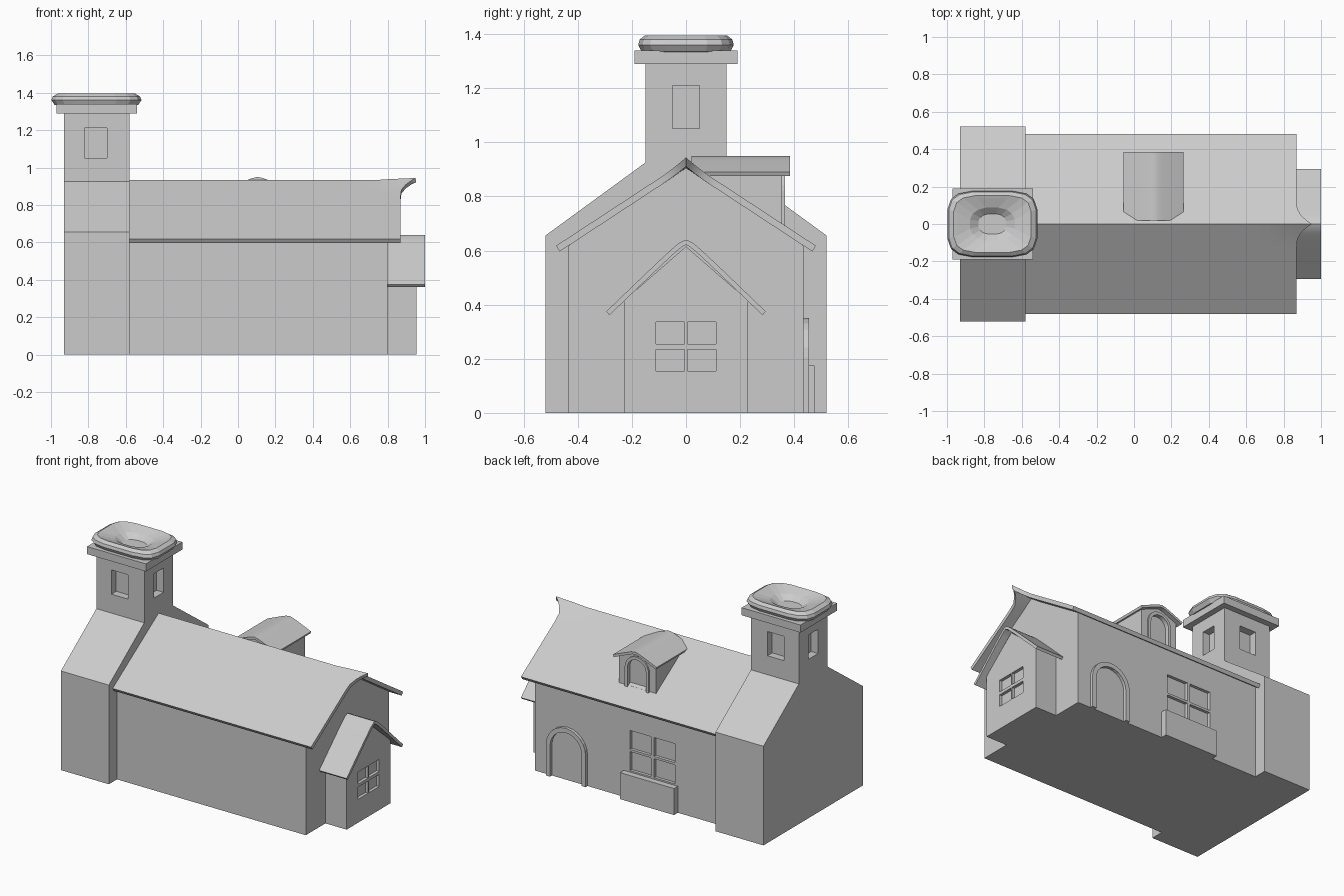
import bpy, bmesh, math

if "Cube" in bpy.data.objects:
    bpy.data.objects.remove(bpy.data.objects["Cube"])

def make(name, verts, faces, smooth=False):
    me = bpy.data.meshes.new(name)
    me.from_pydata(verts, [], faces)
    ob = bpy.data.objects.new(name, me)
    bpy.context.collection.objects.link(ob)
    bm = bmesh.new()
    bm.from_mesh(me)
    if not smooth:
        bmesh.ops.recalc_face_normals(bm, faces=bm.faces)
    bm.to_mesh(me)
    bm.free()
    return ob

def activate(ob):
    bpy.ops.object.select_all(action='DESELECT')
    ob.select_set(True)
    bpy.context.view_layer.objects.active = ob

def prism(name, pts, axis, a, b):
    """Extrude an (x,z) or (y,z) outline along the other horizontal axis."""
    n = len(pts)
    put = (lambda p, t: (t, p[0], p[1])) if axis == 'x' else (lambda p, t: (p[0], t, p[1]))
    verts = [put(p, t) for t in (a, b) for p in pts]
    faces = [tuple(range(n)), tuple(range(n, 2 * n))]
    faces += [(i, (i + 1) % n, n + (i + 1) % n, n + i) for i in range(n)]
    return make(name, verts, faces)

def boxes(name, specs):
    verts, faces = [], []
    for x0, x1, y0, y1, z0, z1 in specs:
        o = len(verts)
        verts += [(x, y, z) for x in (x0, x1) for y in (y0, y1) for z in (z0, z1)]
        faces += [tuple(o + k for k in f) for f in
                  ((0, 1, 3, 2), (4, 6, 7, 5), (0, 4, 5, 1), (2, 3, 7, 6), (0, 2, 6, 4), (1, 5, 7, 3))]
    return make(name, verts, faces)

def cut(ob, cutter):
    m = ob.modifiers.new("cut", 'BOOLEAN')
    m.operation, m.solver, m.object = 'DIFFERENCE', 'EXACT', cutter
    activate(ob)
    bpy.ops.object.modifier_apply(modifier=m.name)
    bpy.data.objects.remove(cutter)

def sheet(name, nu, nv, f, thick):
    """Roof sheet over u in 0..1 and v in -1..1, thickened downwards."""
    verts = [f(i / nu, 2 * j / nv - 1) for i in range(nu + 1) for j in range(nv + 1)]
    w = nv + 1
    faces = [(i * w + j, (i + 1) * w + j, (i + 1) * w + j + 1, i * w + j + 1)
             for i in range(nu) for j in range(nv)]
    ob = make(name, verts, faces, True)
    s = ob.modifiers.new("thickness", 'SOLIDIFY')
    s.thickness, s.offset = thick, -1
    activate(ob)
    bpy.ops.object.modifier_apply(modifier=s.name)
    bpy.ops.object.shade_smooth_by_angle(angle=math.radians(30))
    return ob

def arch_pts(cx, z0, r, top, n=12):
    zc = top - r
    return [(cx + r, z0)] + [(cx + r * math.cos(math.pi * k / n), zc + r * math.sin(math.pi * k / n))
                             for k in range(n + 1)] + [(cx - r, z0)]

def arch_frame(name, cx, z0, r, top, t, y0, y1):
    pts = arch_pts(cx, z0, r, top) + arch_pts(cx, z0, r - t, top - t)[::-1]
    return prism(name, pts, 'y', y0, y1)

# main house body with gable and four-pane back window
house = prism("house_walls", [(-.435, 0), (.435, 0), (.435, .617), (0, .905), (-.435, .617)], 'x', -.6, .80)
cut(house, boxes("pane_cutter", [(x, x + .155, .415, .5, z, z + .125)
                                 for x in (-.225, -.05) for z in (.185, .325)]))

# main roof: straight slopes with a flared ridge tip at the right gable
def main_roof(u, v):
    y = .48 * v * abs(v) ** .5
    flare = max(0, 1 - abs(y) / .1) ** 2
    x = -.58 + 1.45 * u
    if u > .94:
        x += .08 * flare * (u - .94) / .06
    tip = .012 * flare * max(0, (u - .9) / .1)
    return (x, y, .932 - .655 * abs(y) + tip)
sheet("main_roof", 20, 20, main_roof, .025)

# annex with window and roof
annex = prism("annex_walls", [(-.23, 0), (.23, 0), (.23, .415), (0, .615), (-.23, .415)], 'x', .75, .955)
cut(annex, boxes("pane_cutter", [(.935, 1.1, y, y + .105, z, z + .08)
                                 for y in (-.11, .005) for z in (.155, .255)]))
sheet("annex_roof", 2, 24,
      lambda u, v: (.79 + .21 * u, .295 * v, .66 - .285 * math.sqrt(v * v + .005)), .018)

# end block narrowing into a bell tower
side = [(.52, 0), (.52, .655), (.15, .925), (.15, 1.30)]
tower = prism("tower", side + [(-y, z) for y, z in reversed(side)], 'x', -.93, -.58)
cut(tower, boxes("opening_cutter",
                 [(-.82, -.70, y, y + .1, 1.05, 1.21) for y in (-.2, .1)] +
                 [(x, x + .1, -.05, .05, 1.05, 1.21) for x in (-.98, -.63)]))
boxes("tower_slab", [(-.97, -.54, -.19, .19, 1.29, 1.34)])

# faceted cushion with a sunken bowl on top of the tower
seg = 16
rings = [(.7, 1.325), (.93, 1.335), (1, 1.36), (.97, 1.38), (.86, 1.395), (.78, 1.39), (.5, 1.37), (.28, 1.335)]
verts, faces = [], []
for s, z in rings:
    for k in range(seg):
        a = 2 * math.pi * (k + .5) / seg
        c, d = math.cos(a), math.sin(a)
        e = .5 if s > .6 else .8
        verts.append((-.757 + .243 * s * math.copysign(abs(c) ** e, c),
                      .178 * s * math.copysign(abs(d) ** e, d), z))
for r in range(len(rings) - 1):
    for k in range(seg):
        n = (k + 1) % seg
        faces.append((r * seg + k, r * seg + n, (r + 1) * seg + n, (r + 1) * seg + k))
last = (len(rings) - 1) * seg
verts.append((-.757, 0, 1.315))
faces += [(last + k, last + (k + 1) % seg, len(verts) - 1) for k in range(seg)]
faces.append(tuple(range(seg))[::-1])
make("tower_cushion", verts, faces)

# dormer on the back slope
def dormer_z(v):
    return .958 - .068 * math.sqrt(v * v + .015)
wall_top = [(.105 + .135 * v, dormer_z(v * .85) - .012) for v in (1, .5, 0, -.5, -1)]
dormer = prism("dormer_walls", [(-.03, .66), (.24, .66)] + wall_top, 'y', .06, .355)
cut(dormer, prism("arch_cutter", arch_pts(.105, .70, .07, .89), 'y', .335, .5))
arch_frame("dormer_window_frame", .105, .68, .088, .908, .02, .34, .365)
sheet("dormer_roof", 12, 2,
      lambda u, v: (-.055 + .32 * u, .2025 + .1825 * v, dormer_z(2 * u - 1)), .016)

# arched back door frame and planter box below the window
arch_frame("door_frame", .56, 0, .145, .35, .03, .425, .455)
boxes("planter_box", [(-.245, .15, .42, .475, 0, .175)])
